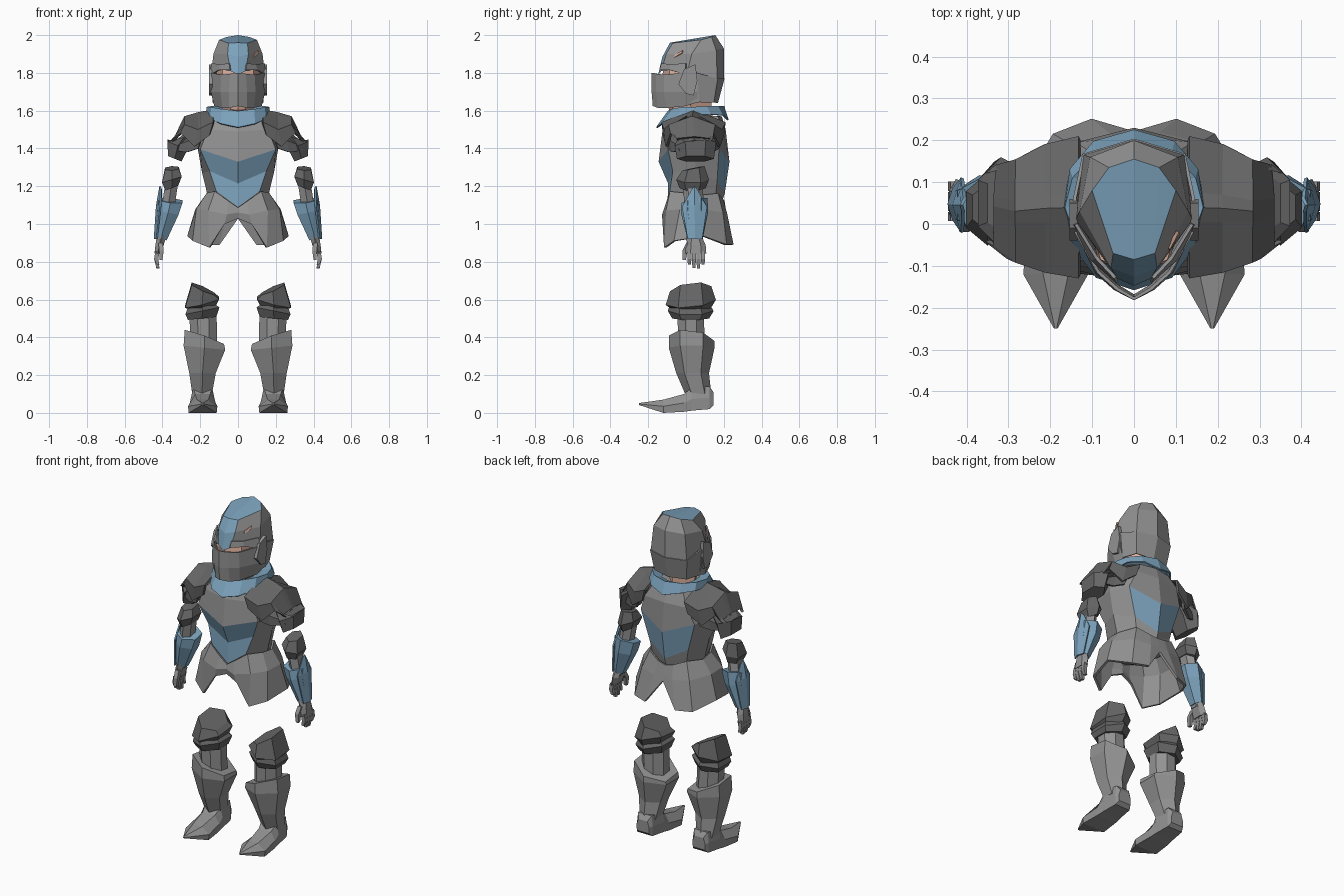
import bpy, bmesh, math


def material(name, rgb):
    m = bpy.data.materials.new(name)
    m.diffuse_color = (*rgb, 1)
    return m


LIGHT = material("light steel", (0.29, 0.29, 0.29))
DARK = material("dark steel", (0.13, 0.13, 0.13))
BLUE = material("blue enamel", (0.20, 0.36, 0.50))
SKIN = material("skin", (0.72, 0.44, 0.34))


def loft(name, rows, mats, closed=False, caps=False, thick=0, paint=None):
    """Skin rows of points on the +x side, then mirror across x."""
    bm = bmesh.new()
    vs = [[bm.verts.new(p) for p in r] for r in rows]
    n = len(rows[0])
    for i in range(len(rows) - 1):
        for j in range(n if closed else n - 1):
            k = (j + 1) % n
            f = bm.faces.new((vs[i][j], vs[i][k], vs[i + 1][k], vs[i + 1][j]))
            if paint and paint(i, j):
                f.material_index = 1
    if caps:
        for i, r in ((0, vs[0]), (len(rows), vs[-1])):
            f = bm.faces.new(r)
            if paint and paint(i, -1):
                f.material_index = 1
    bmesh.ops.recalc_face_normals(bm, faces=bm.faces)
    me = bpy.data.meshes.new(name)
    bm.to_mesh(me)
    bm.free()
    for m in mats:
        me.materials.append(m)
    ob = bpy.data.objects.new(name, me)
    bpy.context.collection.objects.link(ob)
    mir = ob.modifiers.new("mirror", 'MIRROR')
    mir.use_clip = True
    mir.merge_threshold = 0.001
    if thick:
        s = ob.modifiers.new("thickness", 'SOLIDIFY')
        s.thickness, s.offset = thick, 0
    return ob


def tube(name, rings, mat, n=8, caps=True, thick=0):
    """Rings are (cx, cy, cz, rx, ry, slope in x, slope in y)."""
    rows = []
    for cx, cy, cz, rx, ry, sx, sy in rings:
        row = []
        for k in range(n):
            a = 2 * math.pi * (k + 0.5) / n
            grow = 1 / math.cos(math.pi / n)
            x, y = rx * grow * math.cos(a), ry * grow * math.sin(a)
            row.append((cx + x, cy + y, cz + sx * x + sy * y))
        rows.append(row)
    return loft(name, rows, [mat], True, caps, thick)


# Helmet crown with blue crest and lower back shell
loft("helmet_crown", [
    [(0, -.085, 1.96), (.05, -.07, 1.958), (.10, .08, 1.975), (.06, .135, 1.99), (0, .155, 2.0)],
    [(0, -.125, 1.885), (.055, -.105, 1.90), (.13, .03, 1.90), (.105, .16, 1.92), (0, .2, 1.93)],
    [(0, -.148, 1.79), (.04, -.13, 1.81), (.14, .01, 1.815), (.12, .165, 1.77), (0, .2, 1.77)],
], [LIGHT, BLUE], paint=lambda i, j: j == 0)
loft("helmet_top", [[(0, -.085, 1.96), (.05, -.07, 1.958), (.10, .08, 1.975)],
                    [(0, .155, 2.0), (.06, .135, 1.99), (.10, .08, 1.975)]], [BLUE])
loft("helmet_back", [
    [(.14, .01, 1.815), (.142, .06, 1.80), (.12, .165, 1.77), (0, .2, 1.77)],
    [(.125, .02, 1.64), (.13, .07, 1.645), (.105, .145, 1.645), (0, .165, 1.64)],
], [LIGHT], thick=.008)
# Face guard with pointed front
loft("face_guard", [
    [(0, -.178, 1.80), (.04, -.155, 1.795), (.085, -.115, 1.79), (.138, -.02, 1.80), (.142, .06, 1.80)],
    [(0, -.178, 1.70), (.045, -.155, 1.70), (.09, -.115, 1.70), (.14, -.01, 1.70), (.142, .06, 1.70)],
    [(0, -.172, 1.625), (.045, -.145, 1.615), (.08, -.10, 1.615), (.122, 0, 1.625), (.125, .06, 1.645)],
], [LIGHT], thick=.008)
loft("brow_guard", [
    [(.045, -.128, 1.85), (.09, -.08, 1.845), (.139, .0, 1.85)],
    [(.04, -.138, 1.815), (.10, -.085, 1.815), (.144, .0, 1.79)],
], [LIGHT], thick=.008)
loft("ear_plate", [
    [(x, -.04, 1.74), (x, -.01, 1.82), (x, .05, 1.845), (x, .06, 1.76), (x, .04, 1.68), (x, .0, 1.69)]
    for x in (.135, .154)], [LIGHT], True, True)

# Head and neck under the helmet
loft("head", [
    [(0, -.12, 1.83), (.08, -.085, 1.83), (.115, .03, 1.83), (0, .15, 1.83)],
    [(0, -.125, 1.78), (.085, -.088, 1.78), (.115, .03, 1.78), (0, .15, 1.78)],
    [(0, -.09, 1.605), (.04, -.07, 1.61), (.085, .02, 1.64), (0, .135, 1.64)],
    [(0, -.03, 1.55), (.05, -.01, 1.55), (.08, .05, 1.55), (0, .13, 1.55)],
], [SKIN], caps=True)
# Small dent showing skin on one side of the helmet
dent = loft("helmet_dent", [[(.083, -.062, 1.88), (.107, -.02, 1.905)],
                            [(.083, -.058, 1.896), (.104, -.018, 1.918)]], [SKIN], thick=.008)
dent.modifiers.remove(dent.modifiers["mirror"])

# Blue collar
loft("collar", [
    [(0, -.06, 1.58), (.07, -.04, 1.59), (.09, 0, 1.595), (.10, .05, 1.60), (.09, .1, 1.6),
     (.07, .13, 1.60), (0, .15, 1.60)],
    [(0, -.095, 1.595), (.085, -.075, 1.605), (.14, -.025, 1.615), (.163, .04, 1.617),
     (.145, .11, 1.62), (.09, .17, 1.622), (0, .20, 1.622)],
    [(0, -.155, 1.51), (.09, -.125, 1.53), (.145, -.05, 1.555), (.165, .04, 1.575),
     (.15, .13, 1.58), (.095, .195, 1.575), (0, .222, 1.55)],
], [BLUE], thick=.008)

# Breastplate with blue chevrons front and back
loft("breastplate", [
    [(0, -.10, 1.57), (.1, -.08, 1.57), (.16, .04, 1.58), (.1, .17, 1.57), (0, .19, 1.57)],
    [(0, -.125, 1.49), (.16, -.095, 1.50), (.2, .04, 1.5), (.14, .195, 1.5), (0, .21, 1.5)],
    [(0, -.145, 1.33), (.2, -.095, 1.395), (.215, .05, 1.41), (.18, .175, 1.40), (0, .23, 1.33)],
    [(0, -.095, 1.215), (.15, -.07, 1.28), (.19, .05, 1.27), (.13, .165, 1.23), (0, .205, 1.16)],
    [(0, -.098, 1.09), (.115, -.086, 1.175), (.17, .05, 1.19), (.12, .16, 1.18), (0, .195, 1.13)],
    [(0, -.08, 1.08), (.10, -.07, 1.11), (.16, .05, 1.14), (.11, .155, 1.12), (0, .18, 1.1)],
], [LIGHT, BLUE], caps=True, paint=lambda i, j: (i, j) in ((2, 0), (3, 0), (2, 3)))

# Flared hip skirt, notched front and back
loft("hip_skirt", [
    [(0, -.10, 1.085), (.05, -.096, 1.12), (.12, -.08, 1.17), (.16, .0, 1.16),
     (.165, .08, 1.15), (.12, .165, 1.16), (.05, .19, 1.13), (0, .197, 1.12)],
    [(0, -.105, 1.06), (.06, -.12, 1.05), (.155, -.10, 1.07), (.215, -.03, 1.075),
     (.22, .08, 1.075), (.155, .19, 1.06), (.06, .212, 1.05), (0, .207, 1.06)],
    [(0, -.10, 1.03), (.072, -.11, 1.0), (.15, -.11, .875), (.235, -.06, .91),
     (.262, .09, .935), (.19, .21, .89), (.10, .245, .89), (0, .215, 1.03)],
], [LIGHT], thick=.014)


def arch(name, stations, thick=.014):
    """Shoulder plate: stations are (x, z bottom, z top, y front, y back)."""
    rows = [[(x + .02, f + .01, b), (x, f, b + (t - b) * .5), (x, f * .6 + k * .4, b + (t - b) * .9),
             (x, (f + k) / 2, t), (x, f * .4 + k * .6, b + (t - b) * .9), (x, k, b + (t - b) * .5),
             (x + .02, k - .01, b)] for x, b, t, f, k in stations]
    return loft(name, rows, [DARK], thick=thick)


# Overlapping shoulder plates
arch("shoulder_plate", [(.13, 1.47, 1.60, -.125, .205), (.21, 1.41, 1.585, -.11, .185),
                        (.28, 1.48, 1.565, -.088, .15), (.33, 1.44, 1.46, -.05, .135)])
arch("under_shoulder_plate", [(.19, 1.40, 1.52, -.10, .18), (.25, 1.38, 1.50, -.08, .15),
                              (.32, 1.39, 1.44, -.04, .125)])
tube("upper_arm_plate", [(.285, .05, 1.46, .065, .08, -.5, 0), (.318, .05, 1.425, .055, .095, .3, .1),
                         (.335, .05, 1.345, .036, .085, .4, 0)], DARK, 6)

# Elbow guards and inner forearms
tube("elbow_guard", [(.35, .04, 1.295, .036, .05, -.05, .2), (.35, .035, 1.235, .052, .075, -.3, 0),
                     (.35, .035, 1.19, .034, .06, -.4, 0)], DARK, 6)
tube("forearm", [(.352, .035, 1.21, .034, .045, 0, 0), (.372, .045, 1.08, .034, .045, 0, 0),
                 (.41, .045, .90, .02, .035, 0, 0)], LIGHT, 6)
# Blue bracers with a raised outer point
tube("bracer", [(.358, .045, 1.125, .064, .06, .1, .2), (.37, .045, 1.06, .055, .062, .2, 0),
                (.408, .048, .925, .03, .036, .4, 0)], BLUE, 6)
loft("bracer_fin", [[(.408, .03, 1.18), (.412, .045, 1.2), (.405, .06, 1.18)],
                    [(.41, -.02, 1.09), (.43, .045, 1.1), (.41, .11, 1.09)],
                    [(.43, .01, .92), (.442, .048, .92), (.43, .085, .92)]], [BLUE], thick=.008)

# Hands
tube("palm", [(.410, .048, .935, .02, .03, 0, 0), (.415, .052, .89, .022, .045, 0, 0),
              (.426, .052, .845, .016, .048, 0, 0)], LIGHT, 6)
for i, tip in enumerate((.785, .768, .765, .785)):
    y = .018 + i * .024
    tube("finger", [(.426, y, .855, .012, .011, 0, 0), (.433, y, .815, .011, .011, 0, 0),
                    (.424, y, tip, .008, .008, 0, 0)], LIGHT, 4)
tube("thumb", [(.41, .02, .90, .012, .018, 0, 0), (.405, -.005, .86, .012, .014, 0, 0),
               (.408, -.01, .81, .008, .009, 0, 0)], LIGHT, 4)

# Knee guards
tube("knee_guard", [(.185, .025, .657, .06, .095, .45, .12), (.19, .025, .585, .09, .115, -.25, .1),
                    (.195, .025, .55, .07, .09, 0, 0)], DARK, 6)
tube("lower_knee_plate", [(.19, .02, .575, .07, .09, 0, 0), (.188, .025, .54, .09, .105, -.2, 0),
                          (.19, .025, .50, .075, .085, -.1, 0)], DARK, 6)
# Legs and greaves
tube("calf", [(.185, .025, .51, .072, .07, 0, 0), (.18, .03, .33, .07, .07, 0, 0)], LIGHT)
tube("greave", [(.178, .03, .395, .104, .105, .36, -.12), (.178, .03, .345, .11, .105, .1, 0),
                (.188, .035, .21, .07, .075, 0, 0), (.19, .065, .10, .052, .06, 0, 0)], LIGHT, 6)

# Pointed boots
loft("boot", [[(.187 - b, y, z0), (.187 - b * 1.05, y, (z0 + z1) / 2), (.187 - t, y, z1),
               (.187 + t, y, z1), (.187 + b * 1.05, y, (z0 + z1) / 2), (.187 + b, y, z0)]
              for y, b, t, z0, z1 in ((.145, .04, .03, .04, .11), (.125, .05, .045, .02, .14),
                                      (.03, .06, .05, .012, .135), (-.01, .065, .04, .006, .10),
                                      (-.12, .074, .03, 0, .07), (-.25, .004, .002, .042, .052))],
     [LIGHT], True, True)
